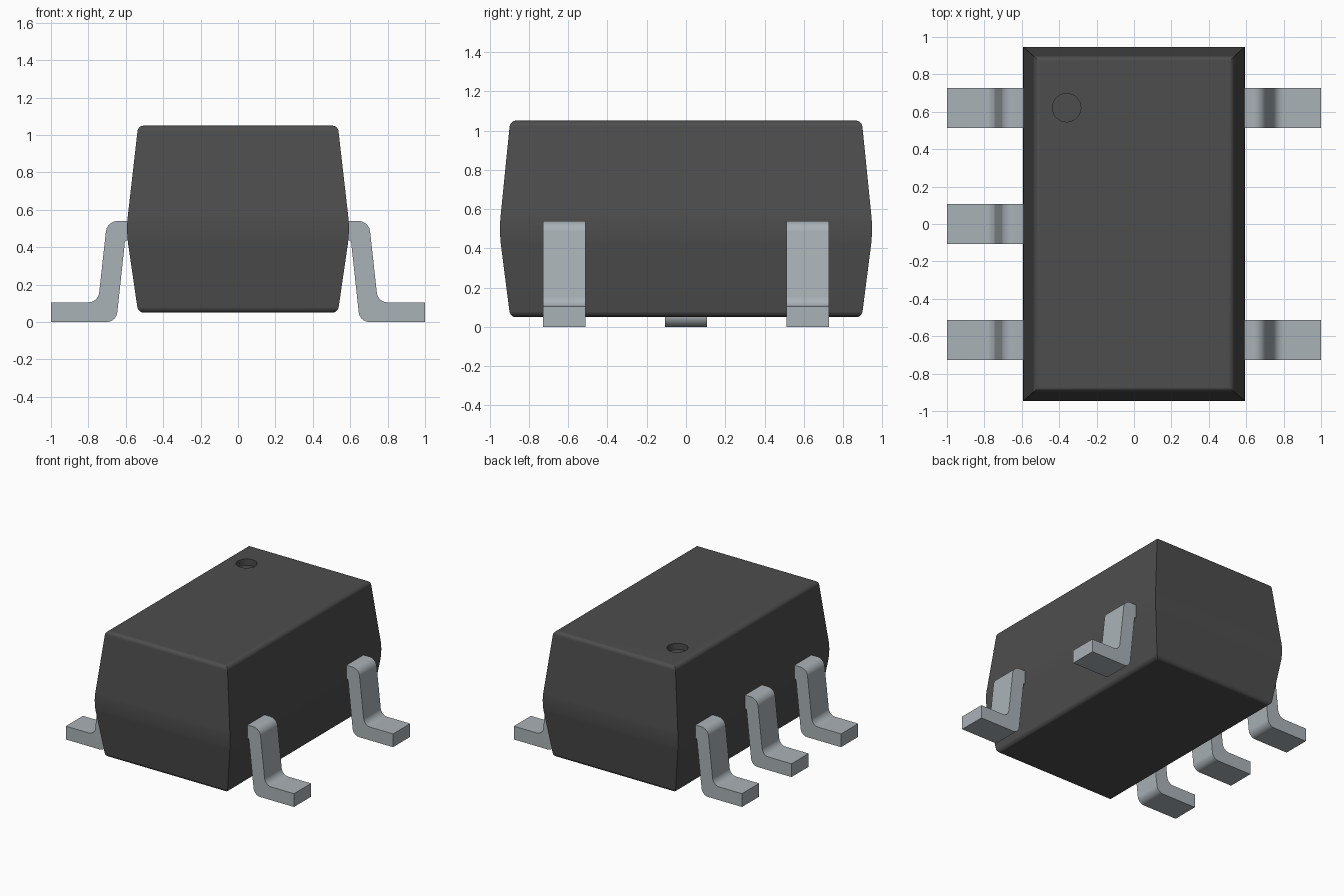
import bpy, bmesh, math

cube = bpy.data.objects.get("Cube")
if cube:
    bpy.data.objects.remove(cube, do_unlink=True)


def make_material(name, color):
    mat = bpy.data.materials.new(name)
    mat.use_nodes = True
    mat.diffuse_color = (*color, 1)
    bsdf = next(n for n in mat.node_tree.nodes if n.type == 'BSDF_PRINCIPLED')
    bsdf.inputs["Base Color"].default_value = (*color, 1)
    return mat


black_plastic = make_material("black plastic", (0.075, 0.075, 0.075))
tinned_metal = make_material("tinned metal", (0.40, 0.445, 0.475))


def finish(bm, name, mat):
    bmesh.ops.recalc_face_normals(bm, faces=bm.faces)
    mesh = bpy.data.meshes.new(name)
    bm.to_mesh(mesh)
    bm.free()
    mesh.materials.append(mat)
    obj = bpy.data.objects.new(name, mesh)
    bpy.context.collection.objects.link(obj)
    bpy.ops.object.select_all(action='DESELECT')
    obj.select_set(True)
    bpy.context.view_layer.objects.active = obj
    bpy.ops.object.shade_smooth_by_angle(angle=math.radians(30))
    mod = obj.modifiers.new("flat face normals", 'WEIGHTED_NORMAL')
    mod.keep_sharp = True
    return obj


def round_corners(points, steps=5):
    """Replace each (x, z, radius) corner of a closed profile by a smooth curve."""
    out = []
    n = len(points)
    for i, (x, z, r) in enumerate(points):
        if r == 0:
            out.append((x, z))
            continue
        ends = []
        for q in (points[i - 1], points[(i + 1) % n]):
            d = math.hypot(q[0] - x, q[1] - z)
            ends.append((x + (q[0] - x) * r / d, z + (q[1] - z) * r / d))
        (ax, az), (bx, bz) = ends
        for k in range(steps + 1):
            t = k / steps
            # rational curve: near-circular fillet
            w0, w1, w2 = (1 - t) ** 2, 1.414 * t * (1 - t), t * t
            s = w0 + w1 + w2
            out.append(((w0 * ax + w1 * x + w2 * bx) / s,
                        (w0 * az + w1 * z + w2 * bz) / s))
    return out


# Moulded body: stacked rectangles following a rounded, bulging side profile
HALF_X, HALF_Y = 0.596, 0.95
side = round_corners([(1, 0.05, 0), (0.062, 0.05, 0.03), (-0.002, 0.49, 0.07),
                      (0.062, 1.05, 0.03), (1, 1.05, 0)])[1:-1]
bm = bmesh.new()
rings = []
for inset, z in side:
    x, y = HALF_X - inset, HALF_Y - inset * 0.88
    rings.append([bm.verts.new((sx * x, sy * y, z))
                  for sx, sy in ((-1, -1), (1, -1), (1, 1), (-1, 1))])
for low, high in zip(rings, rings[1:]):
    for i in range(4):
        j = (i + 1) % 4
        bm.faces.new((low[i], low[j], high[j], high[i]))
bm.faces.new(rings[0][::-1])

# Round orientation dimple sunk into the top face
SEG, TOP, DEPTH = 32, 1.05, 0.05
circle = [(-0.36 + 0.076 * math.cos(2 * math.pi * i / SEG),
           0.622 + 0.076 * math.sin(2 * math.pi * i / SEG)) for i in range(SEG)]
rim = [bm.verts.new((x, y, TOP)) for x, y in circle]
floor = [bm.verts.new((x, y, TOP - DEPTH)) for x, y in circle]
for i in range(SEG):
    j = (i + 1) % SEG
    bm.faces.new((rim[i], rim[j], floor[j], floor[i]))
bm.faces.new(floor)
border = [bm.edges.get((rings[-1][i - 1], rings[-1][i])) for i in range(4)]
border += [bm.edges.get((rim[i - 1], rim[i])) for i in range(SEG)]
bmesh.ops.triangle_fill(bm, use_beauty=True, edges=border, normal=(0, 0, 1))
finish(bm, "body", black_plastic)

# Gull-wing leads: one bent profile extruded across the lead width
lead_profile = round_corners([
    (0.50, 0.54, 0), (0.700, 0.54, 0.055), (0.748, 0.105, 0.05),
    (1.0, 0.105, 0), (1.0, 0.0, 0), (0.651, 0.0, 0.05),
    (0.604, 0.435, 0.01), (0.50, 0.435, 0)])
HALF_WIDTH = 0.107


def make_lead(name, sign, y):
    bm = bmesh.new()
    a, b = [[bm.verts.new((sign * px, y + s * HALF_WIDTH, pz))
             for px, pz in lead_profile] for s in (-1, 1)]
    n = len(a)
    for i in range(n):
        j = (i + 1) % n
        bm.faces.new((a[i], a[j], b[j], b[i]))
    bm.faces.new(a)
    bm.faces.new(b)
    finish(bm, name, tinned_metal)


PITCH = 0.62
for label, sign, y in (("left_front", 1, -PITCH), ("left_back", 1, PITCH),
                       ("right_front", -1, -PITCH), ("right_middle", -1, 0),
                       ("right_back", -1, PITCH)):
    make_lead("lead_" + label, sign, y)
